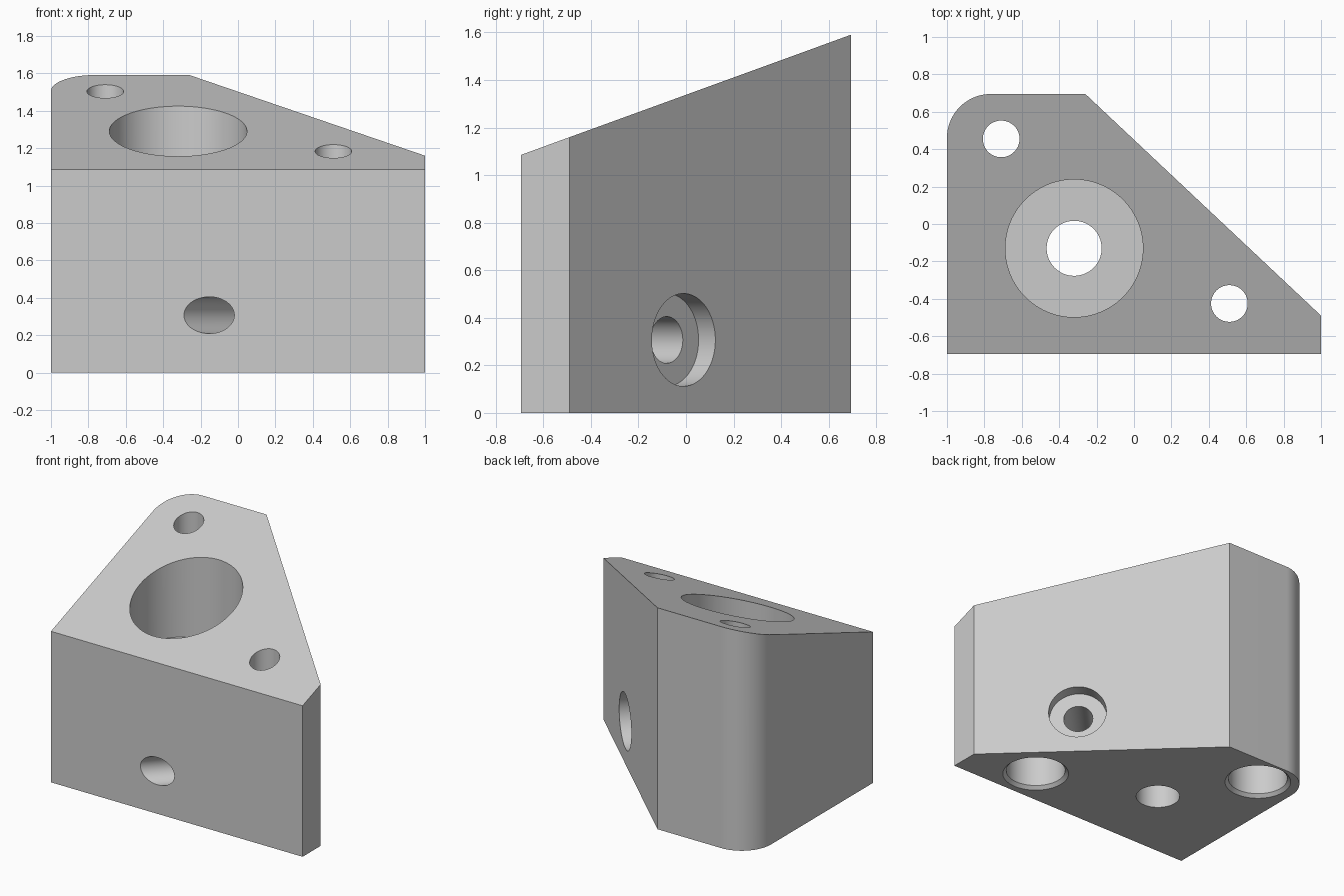
import bpy, bmesh, math
from mathutils import Matrix, Vector

if "Cube" in bpy.data.objects:
    bpy.data.objects.remove(bpy.data.objects["Cube"])

grey = bpy.data.materials.new("light_grey")
grey.diffuse_color = (0.6, 0.6, 0.6, 1)
grey.use_nodes = True
grey.node_tree.nodes["Principled BSDF"].inputs["Base Color"].default_value = grey.diffuse_color


def finish(bm, name):
    bmesh.ops.recalc_face_normals(bm, faces=bm.faces)
    mesh = bpy.data.meshes.new(name)
    bm.to_mesh(mesh)
    bm.free()
    mesh.materials.append(grey)
    obj = bpy.data.objects.new(name, mesh)
    bpy.context.collection.objects.link(obj)
    return obj


def stepped_cutter(name, profile, matrix, segments=96):
    """Closed turned solid from (radius, height) pairs along local z."""
    bm = bmesh.new()
    rings = []
    for r, h in profile:
        rings.append([bm.verts.new(matrix @ Vector((
            r * math.cos(math.tau * i / segments),
            r * math.sin(math.tau * i / segments), h))) for i in range(segments)])
    for a, b in zip(rings, rings[1:]):
        for i in range(segments):
            j = (i + 1) % segments
            bm.faces.new((a[i], a[j], b[j], b[i]))
    bm.faces.new(rings[0][::-1])
    bm.faces.new(rings[-1])
    return finish(bm, name)


# Wedge body: plan outline with one rounded corner, top sloping up to the back
D = 0.695
R = 0.235
outline = [(-1, -D), (1, -D), (1, -0.49), (-0.26, D)]
for i in range(25):
    a = math.radians(90 + 90 * i / 24)
    outline.append((-1 + R + R * math.cos(a), D - R + R * math.sin(a)))

bm = bmesh.new()
low = [bm.verts.new((x, y, 0)) for x, y in outline]
high = [bm.verts.new((x, y, 1.085 + (y + D) * math.tan(math.radians(20)))) for x, y in outline]
bm.faces.new(low[::-1])
bm.faces.new(high)
for i in range(len(low)):
    j = (i + 1) % len(low)
    bm.faces.new((low[i], low[j], high[j], high[i]))
body = finish(bm, "wedge_bracket")

# Large stepped bore from the top
cutters = [stepped_cutter("main_bore_cutter",
                          [(0.147, -0.2), (0.147, 0.84), (0.368, 0.84), (0.368, 2)],
                          Matrix.Translation((-0.32, -0.13, 0)))]

# Two vertical bolt holes, chamfered counterbores underneath
for x, y in ((-0.71, 0.455), (0.51, -0.425)):
    cutters.append(stepped_cutter("bolt_hole_cutter",
                                  [(0.222, -0.2), (0.222, 0), (0.199, 0.023), (0.199, 0.45),
                                   (0.098, 0.45), (0.098, 2)],
                                  Matrix.Translation((x, y, 0))))

# Horizontal bolt hole, square to the slanted side, counterbored there
normal = Vector((1.185, 1.26, 0)).normalized()
turn = normal.to_track_quat('Z', 'Y').to_matrix().to_4x4()
cutters.append(stepped_cutter("side_hole_cutter",
                              [(0.098, -1.6), (0.098, -0.097), (0.195, -0.097), (0.195, 0.3)],
                              Matrix.Translation((0.49, -0.01, 0.307)) @ turn))

# Cut the holes
bpy.context.view_layer.objects.active = body
body.select_set(True)
for cutter in cutters:
    mod = body.modifiers.new("cut", 'BOOLEAN')
    mod.operation = 'DIFFERENCE'
    mod.solver = 'EXACT'
    mod.object = cutter
    bpy.ops.object.modifier_apply(modifier=mod.name)
    bpy.data.objects.remove(cutter)

bpy.ops.object.shade_smooth_by_angle(angle=math.radians(25))
